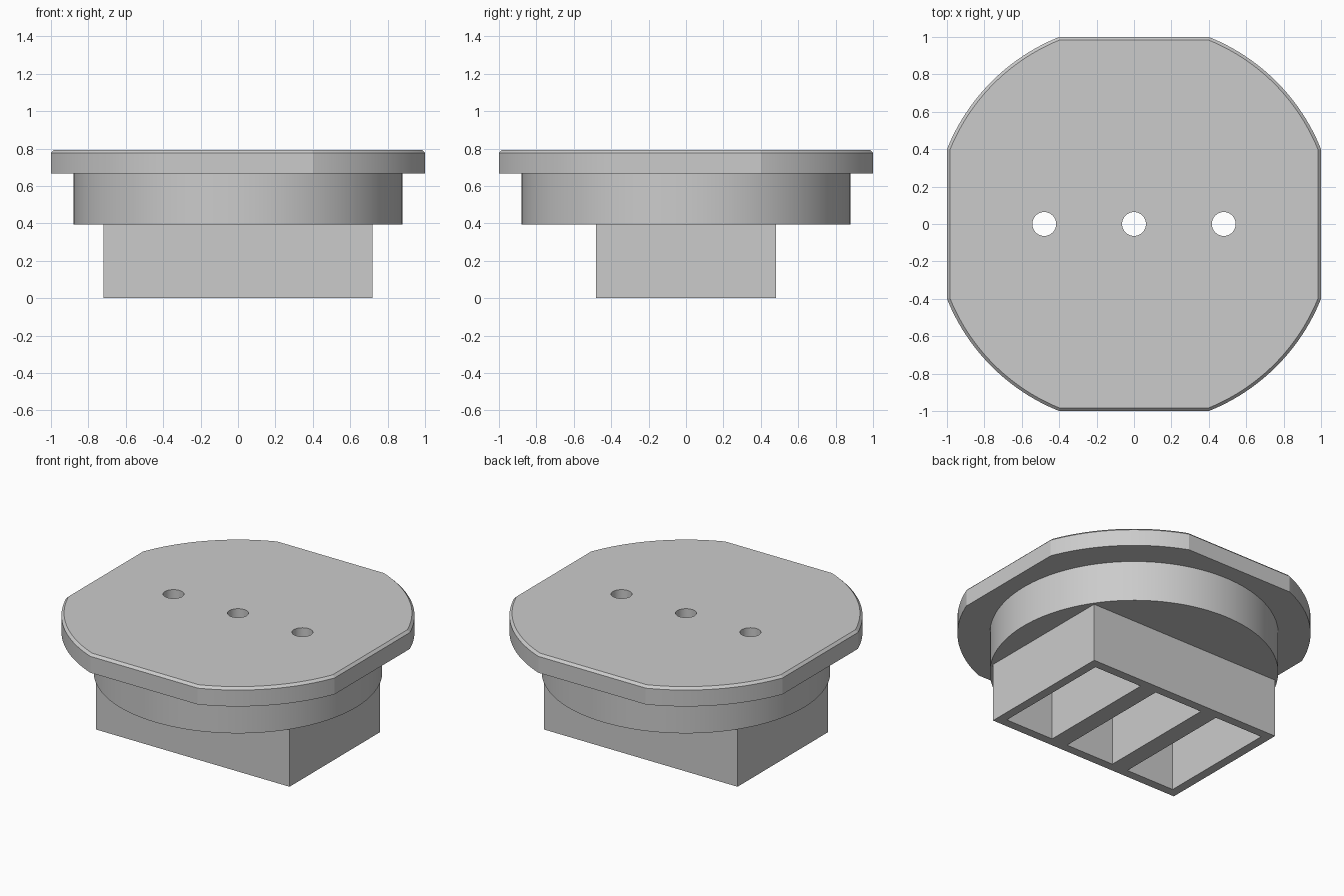
import bpy
import bmesh
from math import acos, asin, cos, pi, radians, sin

cube = bpy.data.objects.get("Cube")
if cube:
    bpy.data.objects.remove(cube, do_unlink=True)

# Overall dimensions
DRUM_BOTTOM, FLANGE_BOTTOM, TOP = 0.394, 0.667, 0.793
CHAMFER = 0.016
POCKET_TOP = TOP - 0.06
PITCH = 0.48

grey = bpy.data.materials.new("light grey")
grey.use_nodes = True
colour = (0.6, 0.6, 0.6, 1)
grey.diffuse_color = colour
grey.node_tree.nodes["Principled BSDF"].inputs["Base Color"].default_value = colour


def loft(name, sections):
    """Solid through stacked outlines, given as (outline, height) pairs."""
    bm = bmesh.new()
    rings = [[bm.verts.new((x, y, z)) for x, y in outline] for outline, z in sections]
    n = len(rings[0])
    for low, high in zip(rings, rings[1:]):
        for i in range(n):
            j = (i + 1) % n
            bm.faces.new((low[i], low[j], high[j], high[i]))
    bm.faces.new(rings[0][::-1])
    bm.faces.new(rings[-1])
    mesh = bpy.data.meshes.new(name)
    bm.to_mesh(mesh)
    bm.free()
    mesh.materials.append(grey)
    obj = bpy.data.objects.new(name, mesh)
    bpy.context.collection.objects.link(obj)
    return obj


def circle(radius, sides, cx=0):
    return [(cx + radius * cos(2 * pi * i / sides), radius * sin(2 * pi * i / sides))
            for i in range(sides)]


def rectangle(width, depth, cx=0):
    w, d = width / 2, depth / 2
    return [(cx - w, -d), (cx + w, -d), (cx + w, d), (cx - w, d)]


def flatted_circle(radius, half, steps=24):
    """Circle with four flats cut at the given half width."""
    start, end = acos(half / radius), asin(half / radius)
    angles = [q * pi / 2 + start + (end - start) * i / steps
              for q in range(4) for i in range(steps + 1)]
    return [(radius * cos(a), radius * sin(a)) for a in angles]


def combine(body, tool, operation):
    mod = body.modifiers.new(operation, "BOOLEAN")
    mod.operation, mod.solver, mod.object = operation, "EXACT", tool
    bpy.context.view_layer.objects.active = body
    bpy.ops.object.modifier_apply(modifier=mod.name)
    bpy.data.objects.remove(tool, do_unlink=True)


# Flange with four flats and a chamfered top rim
outer = flatted_circle(1.077, 1.0)
inner = flatted_circle(1.077 - CHAMFER, 1.0 - CHAMFER)
body = loft("flanged_cap", [(outer, FLANGE_BOTTOM), (outer, TOP - CHAMFER), (inner, TOP)])

# Round drum and rectangular foot, each sunk into the part above
combine(body, loft("drum", [(circle(0.88, 128), DRUM_BOTTOM), (circle(0.88, 128), 0.72)]), "UNION")
foot = rectangle(1.44, 0.96)
combine(body, loft("foot", [(foot, 0), (foot, 0.5)]), "UNION")

# Three deep pockets from below, each with a round hole through the top
for x in (-PITCH, 0, PITCH):
    slot = rectangle(0.36, 0.84, x)
    combine(body, loft("pocket_cutter", [(slot, -0.1), (slot, POCKET_TOP)]), "DIFFERENCE")
    hole = circle(0.064, 32, x)
    combine(body, loft("hole_cutter", [(hole, 0.6), (hole, 0.9)]), "DIFFERENCE")

# Smooth the curved walls, keep every real edge crisp
bpy.ops.object.select_all(action="DESELECT")
body.select_set(True)
bpy.context.view_layer.objects.active = body
bpy.ops.object.shade_smooth_by_angle(angle=radians(15))
